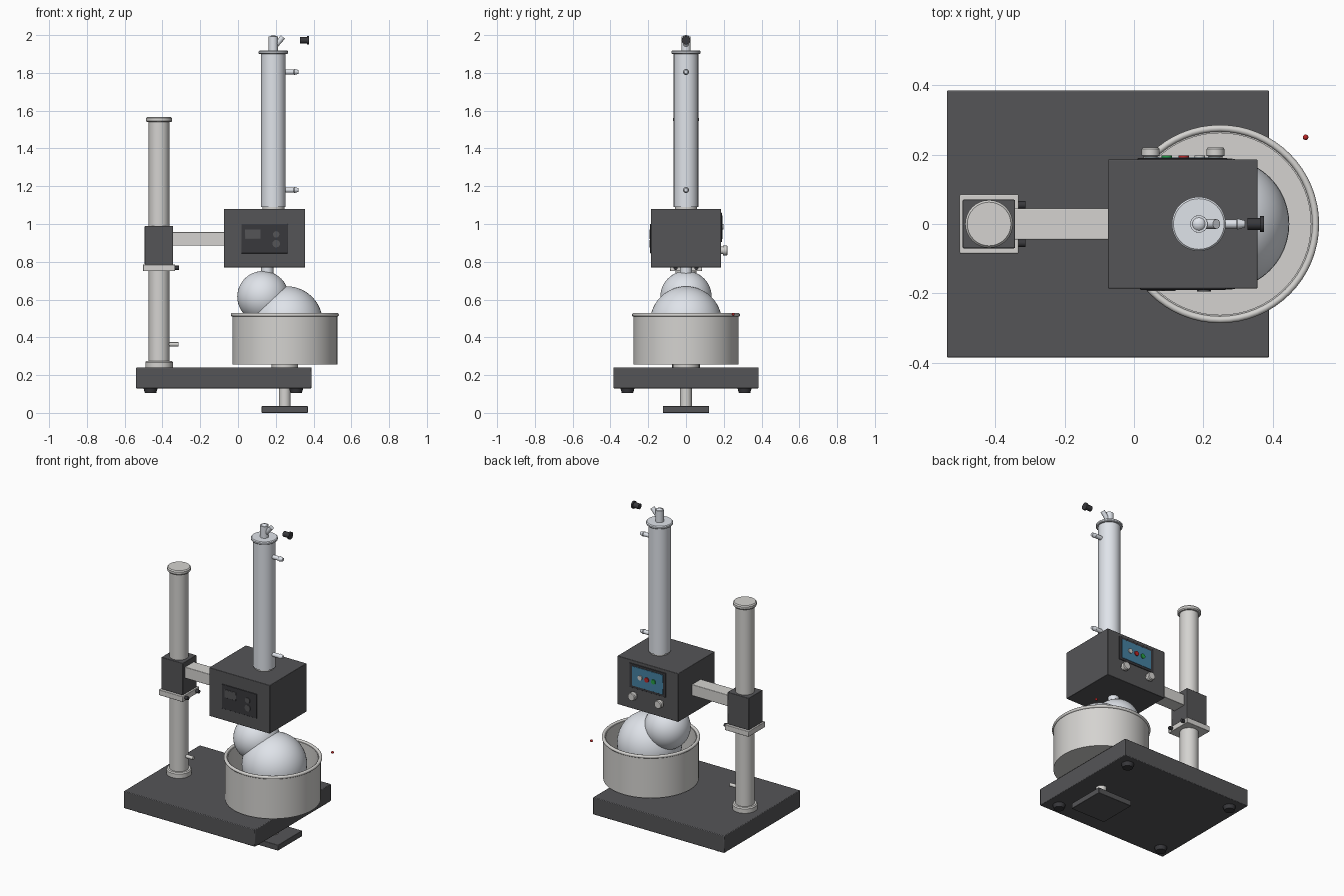
import bpy, bmesh, math
from mathutils import Vector

if "Cube" in bpy.data.objects:
    bpy.data.objects.remove(bpy.data.objects["Cube"])


def material(name, rgb):
    m = bpy.data.materials.new(name)
    m.diffuse_color = (*rgb, 1)
    m.use_nodes = True
    m.node_tree.nodes["Principled BSDF"].inputs["Base Color"].default_value = m.diffuse_color
    return m


DARK = material("dark_paint", (0.09, 0.09, 0.095))
BLACK = material("black_plastic", (0.04, 0.04, 0.045))
STEEL = material("steel", (0.66, 0.65, 0.63))
GLASS = material("glass", (0.74, 0.77, 0.82))
BLUE = material("blue_panel", (0.06, 0.22, 0.36))
RED = material("red_button", (0.5, 0.02, 0.02))
GREEN = material("green_button", (0.02, 0.35, 0.06))


def finish(ob, name, mat, bevel=0):
    ob.name = name
    ob.data.name = name
    if mat:
        ob.data.materials.append(mat)
    if bevel:
        b = ob.modifiers.new("bevel", 'BEVEL')
        b.width = bevel
        b.segments = 2
    bpy.ops.object.select_all(action='DESELECT')
    ob.select_set(True)
    bpy.context.view_layer.objects.active = ob
    bpy.ops.object.shade_smooth_by_angle(angle=math.radians(35))
    return ob


def box(name, lo, hi, mat=None, bevel=0.003):
    lo, hi = Vector(lo), Vector(hi)
    bpy.ops.mesh.primitive_cube_add(size=1, location=(lo + hi) / 2)
    ob = bpy.context.object
    for v in ob.data.vertices:
        v.co = Vector(a * b for a, b in zip(v.co, hi - lo))
    return finish(ob, name, mat, bevel)


def lathe(name, start, direction, profile, mat=None, n=32):
    """Spin (radius, height) points about an axis; zero radius closes to a pole."""
    bm = bmesh.new()
    rings = []
    for r, h in profile:
        count = n if r > 0 else 1
        rings.append([bm.verts.new((r * math.cos(2 * math.pi * i / n),
                                    r * math.sin(2 * math.pi * i / n), h))
                      for i in range(count)])
    for a, b in zip(rings, rings[1:]):
        for i in range(n):
            j = (i + 1) % n
            quad = [a[i % len(a)], a[j % len(a)], b[j % len(b)], b[i % len(b)]]
            bm.faces.new(list(dict.fromkeys(quad)))
    bmesh.ops.recalc_face_normals(bm, faces=bm.faces)
    me = bpy.data.meshes.new(name)
    bm.to_mesh(me)
    bm.free()
    ob = bpy.data.objects.new(name, me)
    bpy.context.collection.objects.link(ob)
    ob.location = start
    ob.rotation_euler = Vector(direction).to_track_quat('Z', 'Y').to_euler()
    return finish(ob, name, mat)


def rod(name, start, end, r, mat=None, n=32):
    d = Vector(end) - Vector(start)
    return lathe(name, start, d, [(0, 0), (r, 0), (r, d.length), (0, d.length)], mat, n)


def ball(name, loc, r, mat=None):
    bpy.ops.mesh.primitive_uv_sphere_add(segments=48, ring_count=24, radius=r, location=loc)
    return finish(bpy.context.object, name, mat)


UP = (0, 0, 1)

# base with four tapered feet
box("base_plate", (-0.54, -0.385, 0.13), (0.39, 0.385, 0.24), DARK, 0.004)
for x in (-0.463, 0.308):
    for y in (-0.31, 0.31):
        lathe("foot", (x, y, 0.105), UP, [(0, 0), (0.03, 0), (0.037, 0.025), (0, 0.025)], BLACK, 24)

# lifting pedestal under the bath
box("pedestal_foot", (0.125, -0.123, 0.0), (0.37, 0.123, 0.036), DARK)
rod("pedestal_column", (0.248, 0, 0.03), (0.248, 0, 0.25), 0.031, STEEL)
rod("pedestal_disc", (0.248, 0, 0.238), (0.248, 0, 0.258), 0.07, STEEL)

# open heating bath with rolled rim
lathe("bath_bowl", (0.248, 0, 0.255), UP,
      [(0, 0), (0.278, 0), (0.278, 0.265), (0.262, 0.265), (0.262, 0.015), (0, 0.015)], STEEL, 64)
bpy.ops.mesh.primitive_torus_add(location=(0.248, 0, 0.519), major_radius=0.276,
                                 minor_radius=0.01, major_segments=64, minor_segments=12)
finish(bpy.context.object, "bath_rim", STEEL)
ball("bath_indicator", (0.495, 0.25, 0.522), 0.008, RED)

# glass flasks and neck
ball("evaporating_flask", (0.258, 0, 0.48), 0.19, GLASS)
ball("upper_flask", (0.132, 0, 0.615), 0.136, GLASS)
rod("flask_neck", (0.155, 0, 0.73), (0.155, 0, 0.775), 0.032, GLASS)

# support post
PX = -0.418
rod("post", (PX, 0, 0.24), (PX, 0, 1.55), 0.055, STEEL)
lathe("post_cap", (PX, 0, 1.54), UP,
      [(0, 0), (0.064, 0), (0.069, 0.006), (0.069, 0.02), (0.063, 0.027), (0, 0.027)], STEEL)
lathe("post_bottom_ring", (PX, 0, 0.24), UP,
      [(0, 0), (0.073, 0), (0.073, 0.028), (0.067, 0.035), (0, 0.035)], STEEL)
rod("post_stop_pin", (PX, 0, 0.363), (-0.315, 0, 0.363), 0.011, STEEL, 20)

# sliding clamp and arm
box("clamp_block", (-0.494, -0.07, 0.785), (-0.343, 0.07, 0.99), DARK)
box("clamp_collar", (-0.503, -0.085, 0.75), (-0.333, 0.085, 0.785), STEEL)
for y in (-0.055, 0.055):
    rod("clamp_screw", (-0.34, y, 0.768), (-0.313, y, 0.768), 0.011, BLACK, 20)
box("arm", (-0.35, -0.045, 0.885), (-0.07, 0.045, 0.957), STEEL)

# drive head
box("drive_head", (-0.075, -0.186, 0.77), (0.356, 0.186, 1.08), DARK)

# front control panel
box("front_panel", (0.018, -0.19, 0.845), (0.265, -0.18, 1.0), BLACK, 0.002)
box("front_display", (0.037, -0.193, 0.92), (0.12, -0.185, 0.972), DARK, 0.002)
for z, r in ((0.945, 0.017), (0.896, 0.02)):
    rod("front_button", (0.202, -0.185, z), (0.202, -0.194, z), r, DARK, 24)

# rear control panel with coloured buttons and two knobs
box("rear_panel_frame", (0.01, 0.18, 0.905), (0.27, 0.19, 1.06), BLACK, 0.002)
box("rear_panel_face", (0.03, 0.185, 0.92), (0.25, 0.192, 1.045), BLUE, 0.001)
for x, mat in ((0.095, GREEN), (0.143, RED), (0.19, STEEL)):
    rod("rear_button", (x, 0.185, 0.985), (x, 0.198, 0.985), 0.015, mat, 24)
for x in (0.048, 0.235):
    lathe("rear_knob", (x, 0.18, 0.86), (0, 1, 0),
          [(0, 0), (0.02, 0), (0.02, 0.015), (0.026, 0.017), (0.026, 0.036), (0.022, 0.041), (0, 0.041)],
          STEEL, 24)

# condenser column
CX = 0.187
rod("condenser_seat", (CX, 0, 1.075), (CX, 0, 1.095), 0.058, STEEL)
rod("condenser_tube", (CX, 0, 1.09), (CX, 0, 1.905), 0.065, GLASS, 48)
lathe("condenser_flange", (CX, 0, 1.9), UP,
      [(0, 0), (0.074, 0), (0.078, 0.004), (0.078, 0.013), (0.073, 0.018), (0, 0.018)], GLASS, 48)
for z in (1.18, 1.805):
    lathe("hose_nozzle", (0.24, 0, z), (1, 0, 0),
          [(0, 0), (0.013, 0), (0.013, 0.055), (0.016, 0.058), (0.01, 0.08), (0, 0.08)], GLASS, 20)

# top fitting, angled branch and separate valve knob
rod("top_neck", (CX, 0, 1.91), (CX, 0, 1.992), 0.025, GLASS)
rod("top_branch", (0.19, 0, 1.935), (0.238, 0, 1.99), 0.014, GLASS, 20)
lathe("valve_knob", (0.327, 0, 1.973), (1, 0, 0),
      [(0, 0), (0.017, 0), (0.017, 0.037), (0.023, 0.037), (0.023, 0.048), (0, 0.048)], BLACK, 24)
# short nozzle below the valve knob
ball("top_neck_tip", (CX, 0, 1.975), 0.025, GLASS)
